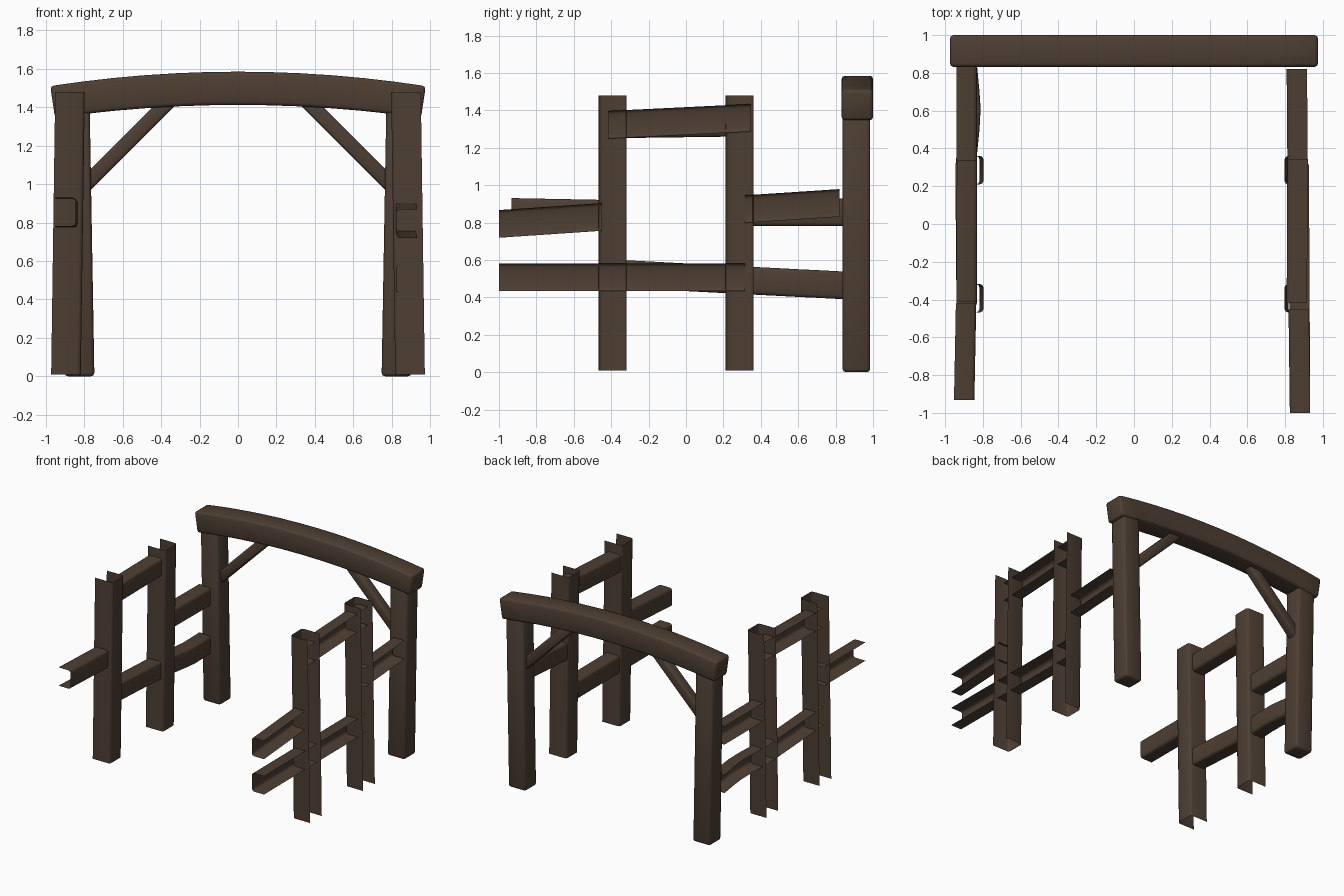
import bpy, bmesh, math
from mathutils import Vector

if "Cube" in bpy.data.objects:
    bpy.data.objects.remove(bpy.data.objects["Cube"])

wood = bpy.data.materials.new("dark_brown_wood")
wood.diffuse_color = (0.075, 0.049, 0.033, 1)
wood.use_nodes = True
wood.node_tree.nodes["Principled BSDF"].inputs["Base Color"].default_value = wood.diffuse_color


def finish(bm, name):
    me = bpy.data.meshes.new(name)
    bm.to_mesh(me)
    bm.free()
    ob = bpy.data.objects.new(name, me)
    bpy.context.collection.objects.link(ob)
    me.materials.append(wood)
    bpy.ops.object.select_all(action='DESELECT')
    ob.select_set(True)
    bpy.context.view_layer.objects.active = ob
    bpy.ops.object.shade_smooth_by_angle(angle=math.radians(50))
    return ob


def loft(bm, rings, closed):
    """Skin rows of points; closed rows become a capped solid."""
    vs = [[bm.verts.new(p) for p in r] for r in rings]
    n = len(rings[0])
    for a, b in zip(vs, vs[1:]):
        for i in range(n if closed else n - 1):
            j = (i + 1) % n
            bm.faces.new((a[i], a[j], b[j], b[i]))
    if closed:
        bm.faces.new(vs[0])
        bm.faces.new(vs[-1])
    bmesh.ops.recalc_face_normals(bm, faces=bm.faces)


def channel(name, side, path, across, width, depth, c=0.018):
    """Open shell beam: closed towards the middle, open on the outside."""
    h = width / 2
    prof = [(-h, depth), (-h, c), (-h + c * .3, c * .3), (-h + c, 0),
            (h - c, 0), (h - c * .3, c * .3), (h, c), (h, depth)]
    bm = bmesh.new()
    ac = Vector(across)
    loft(bm, [[Vector((side * (x + d), y, z)) + ac * a for a, d in prof]
              for x, y, z in path], False)
    if sum(f.normal.x * f.calc_area() for f in bm.faces) * side > 0:
        bmesh.ops.reverse_faces(bm, faces=bm.faces)
    return finish(bm, name)


def solid(name, rings, bevel):
    bm = bmesh.new()
    loft(bm, rings, True)
    sharp = [e for e in bm.edges if e.calc_face_angle(0) > 0.8]
    bmesh.ops.bevel(bm, geom=sharp, offset=bevel, segments=2, profile=0.5,
                    affect='EDGES')
    return finish(bm, name)


# Arched top beam
rings = []
for i in range(13):
    t = i / 6 - 1
    top, bot = 1.585 - 0.075 * t * t, 1.412 - 0.067 * t * t
    xt, xb = 0.977 * t, 0.952 * t
    rings.append([(xb, .832, bot), (xb, 1.0, bot), (xt, 1.0, top), (xt, .832, top)])
solid("arched_beam", rings, 0.018)

for s, label in ((-1, "left"), (1, "right")):
    # Gate posts, leaning slightly outwards
    solid("gate_post_" + label,
          [[(s * (xi + dx), y, z) for dx, y in
            ((0, .837), (.155, .837), (.155, .985), (0, .985))]
           for xi, z in ((.747, 0), (.772, 1.43))], 0.018)
    # Diagonal braces
    solid("brace_" + label,
          [[(s * (x + o), .91 + y, z + o) for o, y in
            ((-.027, -.038), (.027, -.038), (.027, .038), (-.027, .038))]
           for x, z in ((.82, .97), (.35, 1.44))], 0.014)
    # Fence posts
    for n, y in (("front", -0.393), ("back", 0.285)):
        channel(f"fence_post_{n}_{label}", s, [(.818, y, 0.01), (.797, y, 1.48)],
                (0, 1, 0), .15, .154)

# Rails: side, name, path of (inner x, y, centre z)
rails = [
    (1, "upper", [(.808, -.415, 1.323), (.812, .345, 1.36)]),
    (1, "front", [(.825, -1.0, .793), (.818, -.452, .83)]),
    (1, "lower", [(.825, -1.0, .507), (.818, .315, .507)]),
    (1, "back", [(.812, .315, .872), (.808, .82, .905)]),
    (-1, "upper", [(.832, -.41, 1.325), (.83, .335, 1.335)]),
    (-1, "front", [(.845, -.932, .857), (.835, -.42, .847)]),
    (-1, "lower", [(.832, -.42, .53), (.838, .30, .492), (.818, .5, .482),
                   (.812, .61, .476), (.818, .7, .472), (.832, .85, .464)]),
    (-1, "back", [(.832, .315, .857), (.832, .85, .855)]),
]
for s, n, path in rails:
    channel(f"{n}_rail_" + ("left" if s < 0 else "right"), s, path,
            (0, 0, 1), .148, .108)
